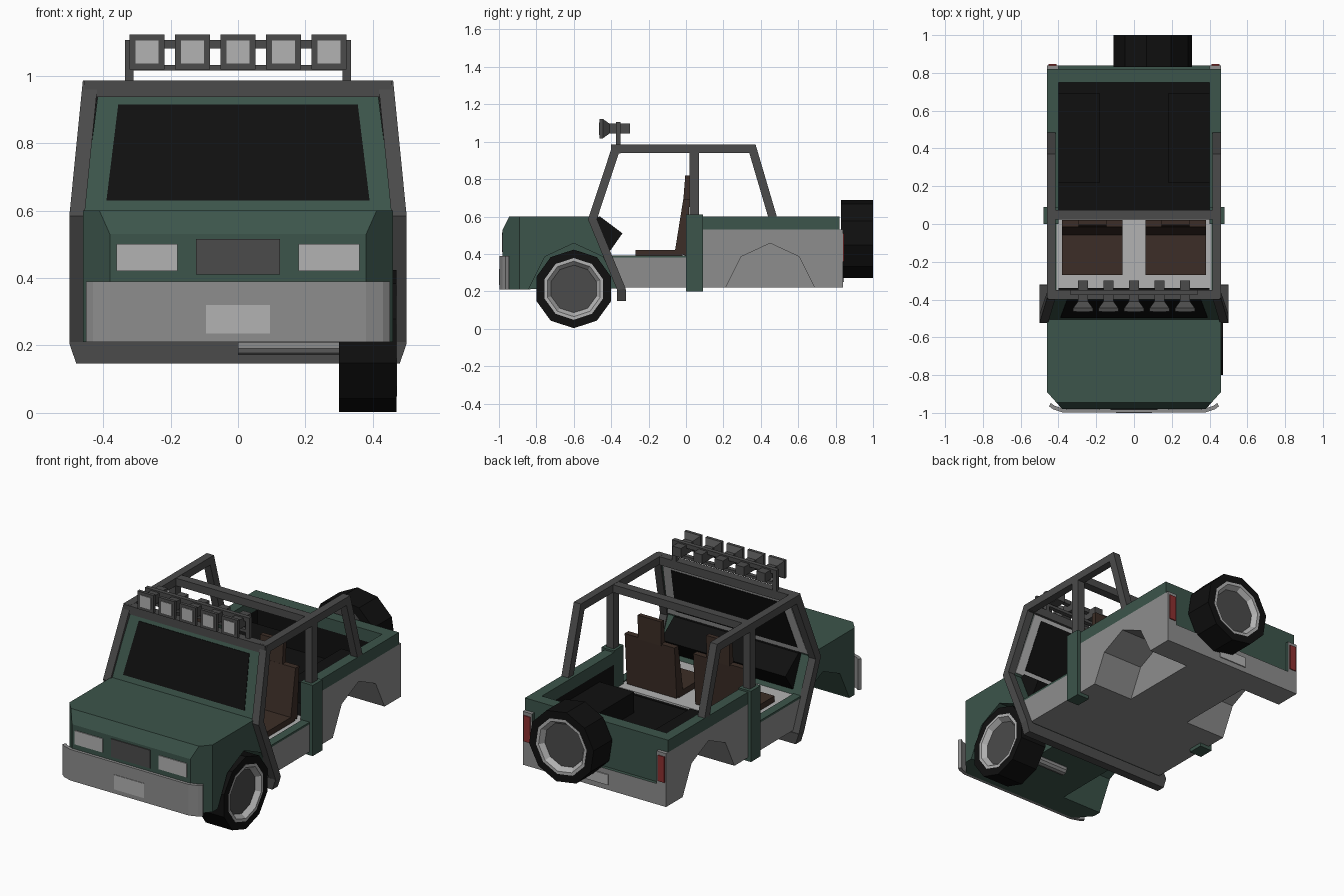
import bpy, bmesh, math
from mathutils import Vector, Matrix

if "Cube" in bpy.data.objects:
    bpy.data.objects.remove(bpy.data.objects["Cube"])

COL = dict(green=(.045, .09, .07), grey=(.27, .27, .27), light=(.45, .45, .45), dark=(.07, .07, .07),
           black=(.005, .005, .005), brown=(.045, .027, .02), red=(.27, .03, .03))
MAT = {}
for k, c in COL.items():
    MAT[k] = bpy.data.materials.new(k)
    MAT[k].diffuse_color = (*c, 1)


def finish(name, bm, mat):
    bmesh.ops.recalc_face_normals(bm, faces=bm.faces)
    me = bpy.data.meshes.new(name)
    bm.to_mesh(me)
    bm.free()
    me.materials.append(MAT[mat])
    ob = bpy.data.objects.new(name, me)
    bpy.context.collection.objects.link(ob)
    return ob


def loft(name, rings, mat, closed=False):
    """Skin a list of equal-length vertex rings, capping the ends."""
    bm = bmesh.new()
    R = [[bm.verts.new(p) for p in r] for r in rings]
    n = len(R[0])
    for a, b in zip(R, R[1:] + (R[:1] if closed else [])):
        for i in range(n):
            j = (i + 1) % n
            bm.faces.new((a[i], a[j], b[j], b[i]))
    if not closed:
        bm.faces.new(R[0])
        bm.faces.new(R[-1])
    return finish(name, bm, mat)


def prism(name, pts, lo, hi, mat, axis='x'):
    put = {'x': lambda a, b, t: (t, a, b), 'y': lambda a, b, t: (a, t, b), 'z': lambda a, b, t: (a, b, t)}[axis]
    return loft(name, [[put(a, b, t) for a, b in pts] for t in (lo, hi)], mat)


def box(name, x, y, z, mat):
    return prism(name, [(y[0], z[0]), (y[1], z[0]), (y[1], z[1]), (y[0], z[1])], x[0], x[1], mat)


def cut(ob, cutter):
    """Boolean subtract; the cut faces take the cutter's colour."""
    m = ob.modifiers.new('cut', 'BOOLEAN')
    m.operation, m.solver, m.object = 'DIFFERENCE', 'EXACT', cutter
    m.material_mode = 'TRANSFER'
    dg = bpy.context.evaluated_depsgraph_get()
    me = bpy.data.meshes.new_from_object(ob.evaluated_get(dg))
    ob.modifiers.clear()
    ob.data = me
    bpy.data.objects.remove(cutter)


def arch(yc, s, mat):
    pts = [(-.24, .215), (-.155, .385), (0, .457), (.155, .385), (.24, .215), (.24, .1), (-.24, .1)]
    return prism('arch_cutter', [(yc + a, b) for a, b in pts], s * .2, s * .6, mat)


# front body with chamfered corners and wheel arches
front = prism('front_body', [(-.98, .21), (-.98, .53), (-.945, .6), (-.49, .6), (-.40, .385), (-.33, .215)],
              -.46, .46, 'green')
bm = bmesh.new()
bm.from_mesh(front.data)
for s in (-1, 1):
    bmesh.ops.bisect_plane(bm, geom=bm.verts[:] + bm.edges[:] + bm.faces[:], plane_co=(s * .38, -.98, 0),
                           plane_no=(s * .09, -.08, 0), clear_outer=True)
    bmesh.ops.holes_fill(bm, edges=[e for e in bm.edges if e.is_boundary])
bmesh.ops.recalc_face_normals(bm, faces=bm.faces)
bm.to_mesh(front.data)
bm.free()
for s in (-1, 1):
    cut(front, arch(-.6, s, 'green'))

# front face details
box('grille', (-.125, .125), (-.985, -.97), (.41, .515), 'dark')
for s in (-1, 1):
    box('headlight', (s * .18, s * .36), (-.985, -.97), (.42, .5), 'light')
outer = [(-.45, -.965), (-.43, -.98), (-.38, -.997), (.38, -.997), (.43, -.98), (.45, -.965)]
prism('front_bumper', outer + [(x * .98, y + .018) for x, y in outer[::-1]], .21, .39, 'grey', 'z')
box('front_plate', (-.095, .095), (-1, -.99), (.235, .32), 'light')

# lower tub with bed, tailgate recess and rear arches
lower = prism('lower_body', [(-.36, .22), (.84, .22), (.84, .53), (.05, .53), (.05, .38), (-.42, .38)],
              -.46, .46, 'grey')
cut(lower, box('bed_cutter', (-.4, .4), (.04, .75), (.36, .8), 'black'))
cut(lower, box('tailgate_cutter', (-.4, .4), (.82, .9), (.34, .8), 'green'))
rim = box('bed_rim', (-.46, .46), (.05, .82), (.53, .6), 'green')
cut(rim, box('rim_cutter', (-.4, .4), (.02, .75), (.4, .8), 'green'))
for s in (-1, 1):
    cut(lower, arch(.45, s, 'grey'))
    well = box('wheel_well', (s * .18, s * .405), (.22, .69), (.35, .48), 'black')
    cut(well, arch(.45, s, 'grey'))
    box('door_post', (s * .4, s * .48), (0, .09), (.2, .61), 'green')
    box('sill_trim', (s * .41, s * .46), (-.4, 0), (.38, .392), 'green')
    box('tail_light', (s * .41, s * .452), (.83, .846), (.36, .51), 'red')
box('cabin_floor', (-.41, .41), (-.42, .05), (.375, .386), 'light')
box('rear_plate', (-.09, .09), (.83, .846), (.25, .31), 'light')

# dashboard
prism('dashboard', [(-.49, .595), (-.46, .6), (-.34, .51), (-.41, .41), (-.43, .41)], -.4, .4, 'black')

# seats
for s in (-1, 1):
    c = s * .22
    box('seat_cushion', (c - .16, c + .16), (-.27, -.02), (.386, .42), 'brown')
    prism('seat_back', [(-.06, .41), (-.015, .69), (.02, .69), (0, .39)], c - .16, c + .16, 'brown')
    prism('headrest', [(-.015, .68), (-.004, .82), (.022, .82), (.02, .68)], c - .075, c + .075, 'brown')


# raked windscreen panels
def screen(name, w0, w1, z0, z1, front_off, back_off, mat):
    y = lambda z: -.49 + (z - .6) * .33
    loft(name, [[(-w0, y(z0) + o, z0), (w0, y(z0) + o, z0), (w1, y(z1) + o, z1), (-w1, y(z1) + o, z1)]
                for o in (front_off, back_off)], mat)


screen('windscreen_frame', .46, .415, .59, .945, -.015, .01, 'green')
screen('windscreen_lining', .45, .405, .6, .94, .01, .015, 'light')
screen('windscreen', .39, .355, .63, .915, -.018, .018, 'black')


# roll cage
def rail(name, path, w, s):
    P = [Vector(p) for p in path]
    rings = []
    for i, p in enumerate(P):
        a = (p - P[i - 1]).normalized() if i else (P[1] - p).normalized()
        b = (P[i + 1] - p).normalized() if i < len(P) - 1 else a
        n = Vector((-(a + b).y, (a + b).x)).normalized()
        off = n * (w / 2 / n.dot(Vector((-a.y, a.x))))
        shift = 0 if p.x > -.3 or p.y > .9 else .02 if p.y < .2 else .04
        x0, x1 = s * (.415 + shift), s * (.46 + shift)
        l, r = p + off, p - off
        rings.append([(x0, *l), (x1, *l), (x1, *r), (x0, *r)])
    loft(name, rings, 'dark')


for s in (-1, 1):
    rail('cage_side', [(-.345, .148), (-.345, .21), (-.5, .585), (-.375, .963), (.355, .963), (.465, .59)], .045, s)
    box('cage_middle_post', (s * .415, s * .46), (.02, .07), (.6, .95), 'dark')
box('cage_front_bar', (-.455, .455), (-.4, -.35), (.937, .985), 'dark')
box('cage_middle_bar', (-.43, .43), (.025, .075), (.94, .984), 'dark')
prism('cage_bottom_bar', [(-.48, .147), (.48, .147), (.5, .21), (-.5, .21)], -.37, -.32, 'dark', 'y')

# roof lamp bar
for s in (-1, 1):
    box('lamp_bar_post', (s * .31, s * .335), (-.375, -.35), (.97, 1.105), 'dark')
box('lamp_bar_upper', (-.335, .335), (-.375, -.35), (1.08, 1.105), 'dark')
box('lamp_bar_lower', (-.335, .335), (-.375, -.35), (1.015, 1.032), 'dark')
for i in range(-2, 3):
    c = i * .135
    loft('roof_lamp', [[(c + a * h, y, 1.07 + b * h) for a, b in ((-1, -1), (1, -1), (1, 1), (-1, 1))]
                       for y, h in ((-.463, .052), (-.445, .052), (-.41, .027), (-.3, .027))], 'dark')
    box('roof_lamp_lens', (c - .034, c + .034), (-.466, -.45), (1.036, 1.104), 'light')


# wheels: ten-sided lathe about local z
def lathe(name, prof, mat, M, closed=False, turn=0.0):
    ang = [math.radians(36 * k + turn) for k in range(10)]
    return loft(name, [[M @ Vector((r * math.cos(t), r * math.sin(t), a)) for t in ang] for a, r in prof],
                mat, closed)


def wheel(prefix, M, turn):
    lathe(prefix + '_tyre', [(-.085, .16), (-.085, .21), (.085, .21), (.085, .165), (.04, .16)], 'black', M, True, turn)
    lathe(prefix + '_rim', [(.04, .165), (.086, .165), (.086, .148), (.055, .125)], 'light', M, True, turn)
    lathe(prefix + '_hub', [(-.08, .165), (.04, .165), (.058, .128)], 'dark', M, False, turn)


wheel('front_wheel', Matrix.Translation((.385, -.6, .213)) @ Matrix.Rotation(math.pi / 2, 4, 'Y'), 0)
wheel('spare_wheel', Matrix.Translation((.1, .915, .48)) @ Matrix.Rotation(-math.pi / 2, 4, 'X'), 9)
lathe('front_axle', [(0, .028), (.31, .028)], 'grey',
      Matrix.Translation((0, -.6, .2)) @ Matrix.Rotation(math.pi / 2, 4, 'Y'))

for m in bpy.data.materials:
    if m.users and not m.is_grease_pencil:
        m.use_nodes = True
        m.node_tree.nodes["Principled BSDF"].inputs["Base Color"].default_value = m.diffuse_color
